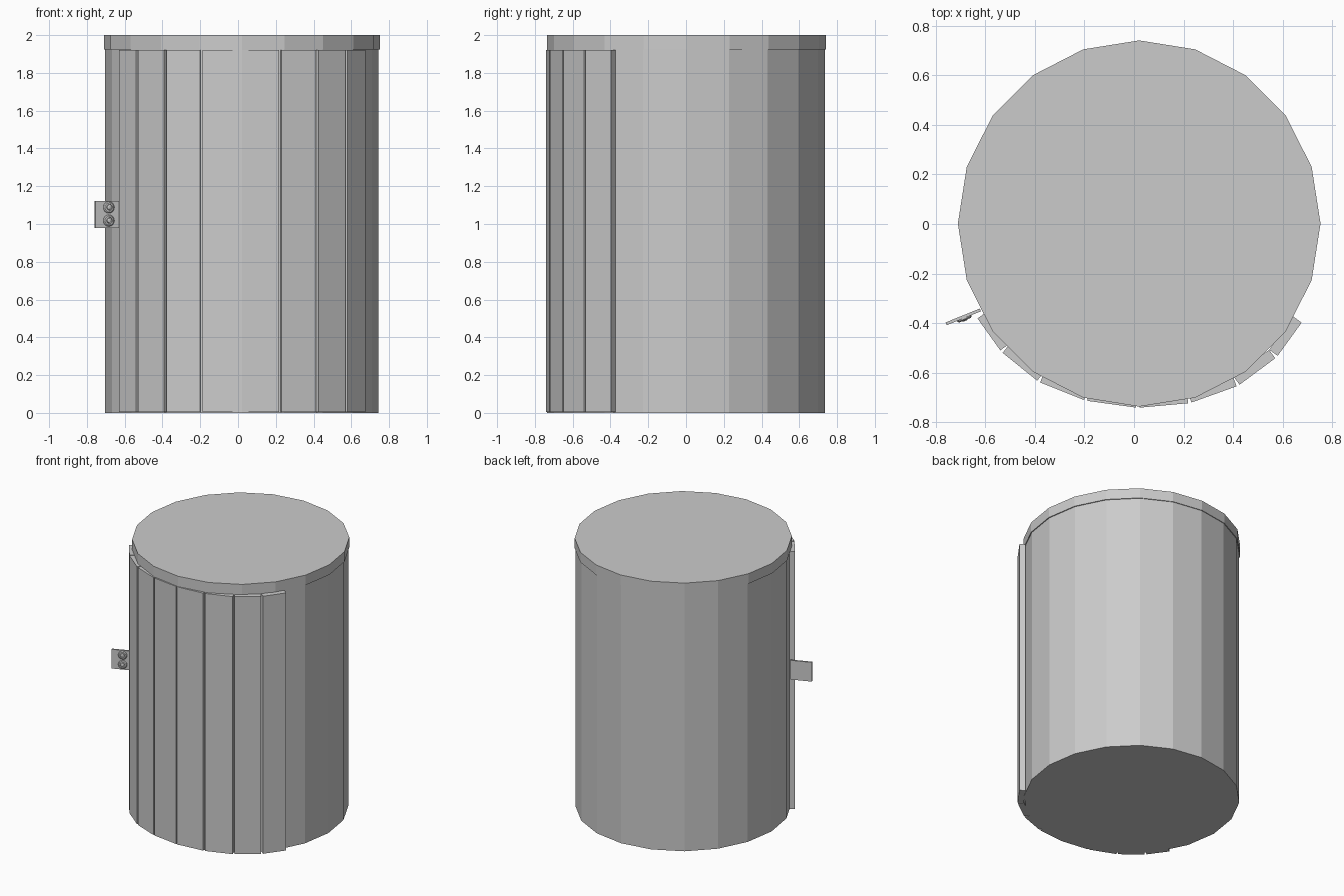
import bpy, bmesh, math
from mathutils import Vector, Matrix

if "Cube" in bpy.data.objects:
    bpy.data.objects.remove(bpy.data.objects["Cube"])


def finish(name, bm):
    bmesh.ops.recalc_face_normals(bm, faces=bm.faces)
    me = bpy.data.meshes.new(name)
    bm.to_mesh(me)
    bm.free()
    ob = bpy.data.objects.new(name, me)
    bpy.context.collection.objects.link(ob)
    return ob


def prism(name, pts, z0, z1):
    """Vertical prism from a plan outline."""
    bm = bmesh.new()
    lo = [bm.verts.new((x, y, z0)) for x, y in pts]
    hi = [bm.verts.new((x, y, z1)) for x, y in pts]
    n = len(pts)
    bm.faces.new(lo)
    bm.faces.new(hi)
    for i in range(n):
        j = (i + 1) % n
        bm.faces.new((lo[i], lo[j], hi[j], hi[i]))
    return finish(name, bm)


def ring(cx, cy, rx, ry, n=20):
    return [(cx + rx * math.cos(2 * math.pi * i / n),
             cy + ry * math.sin(2 * math.pi * i / n)) for i in range(n)]


def slab(name, a, b, thick, z0, z1, gap=0.0):
    """Flat board from a to b, thickened to the left of its direction."""
    a, b = Vector(a), Vector(b)
    d = (b - a).normalized()
    n = Vector((-d.y, d.x)) * thick
    a, b = a + d * gap, b - d * gap
    return prism(name, [a, b, b + n, a + n], z0, z1)


# Drum body and lid
prism("drum_body", ring(0.021, 0.0, 0.724, 0.735), 0.0, 1.925)
prism("drum_lid", ring(0.021, 0.002, 0.731, 0.738), 1.925, 2.0)

# Curved row of door slats on the front
door = [(-0.635, -0.375), (-0.535, -0.515), (-0.385, -0.636), (-0.195, -0.712),
        (0.015, -0.741), (0.225, -0.722), (0.42, -0.652), (0.575, -0.537), (0.68, -0.392)]
for i, (a, b) in enumerate(zip(door, door[1:])):
    slab(f"door_slat_{i + 1}", a, b, 0.042, 0.004, 1.922, 0.007)

# Control panel plate
p0, p1 = Vector((-0.755, -0.408)), Vector((-0.617, -0.352))
slab("control_panel", p0, p1, 0.012, 0.98, 1.123)

# Two round buttons, each a stepped collar with a domed centre
u = (p1 - p0).normalized()
out = Vector((u.y, -u.x, 0))
side = Vector((u.x, u.y, 0))
profile = [(0.031, -0.003), (0.031, 0.004), (0.025, 0.009), (0.018, 0.009),
           (0.017, 0.003), (0.013, 0.003), (0.012, 0.009), (0.007, 0.012)]
N = 16
for k, z in enumerate((1.088, 1.018)):
    mid = p0 + (p1 - p0) * 0.51
    c = Vector((mid.x, mid.y, z))
    bm = bmesh.new()
    rows = []
    for r, h in profile:
        rows.append([bm.verts.new(c + out * h + side * (r * math.cos(2 * math.pi * i / N))
                                  + Vector((0, 0, r * math.sin(2 * math.pi * i / N))))
                     for i in range(N)])
    for lo, hi in zip(rows, rows[1:]):
        for i in range(N):
            j = (i + 1) % N
            bm.faces.new((lo[i], lo[j], hi[j], hi[i]))
    bm.faces.new(rows[0])
    bm.faces.new(rows[-1])
    finish(f"button_{k + 1}", bm)
